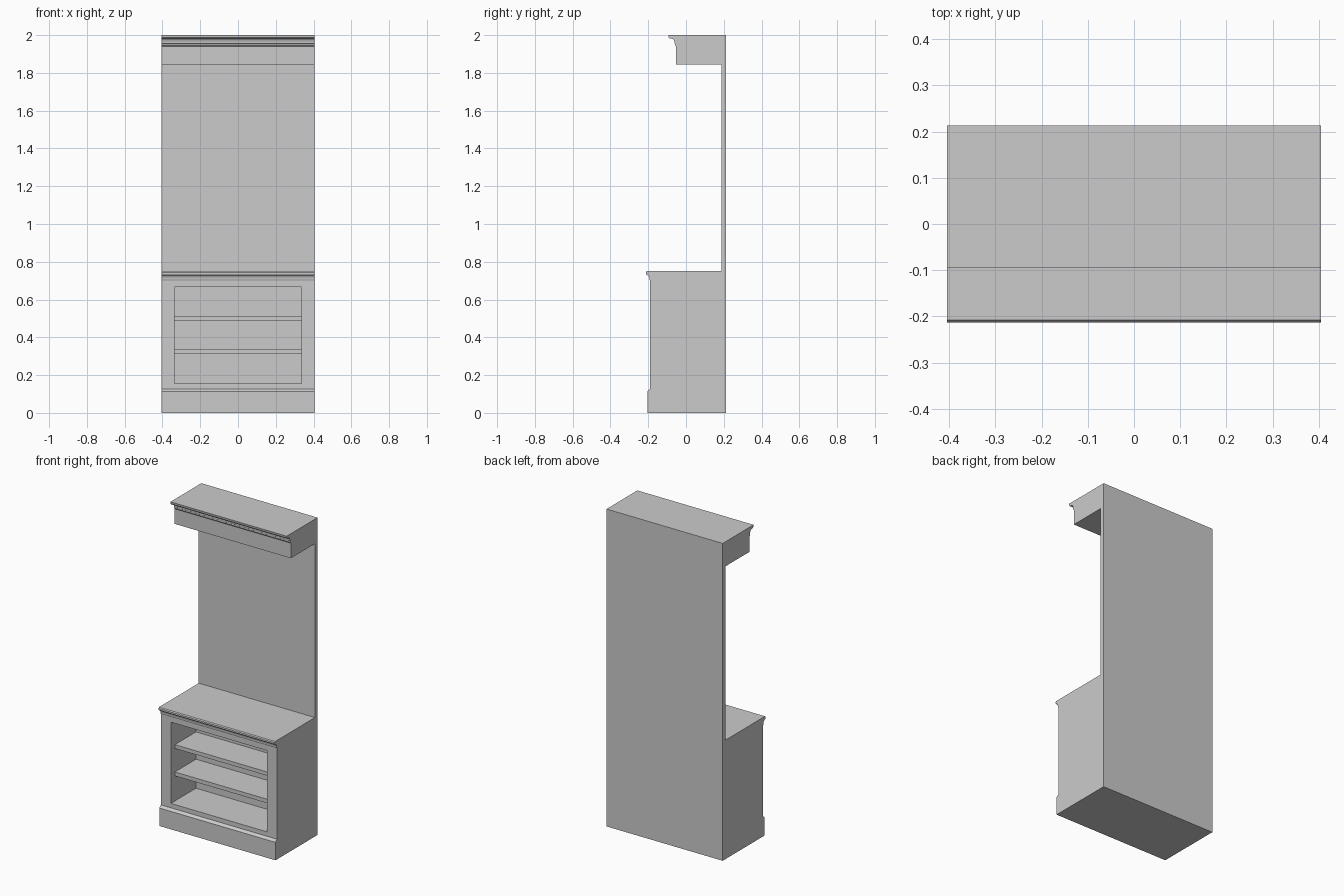
import bpy, bmesh, math

if "Cube" in bpy.data.objects:
    bpy.data.objects.remove(bpy.data.objects["Cube"])

HALF_W = 0.405
OPEN_W = 0.67            # niche opening width
FRONT, BACK = -0.19, 0.213
NICHE_BACK = 0.06


def extrude_profile(name, pts, half_w):
    """Extrude a (y, z) outline along x."""
    bm = bmesh.new()
    face = bm.faces.new([bm.verts.new((-half_w, y, z)) for y, z in pts])
    res = bmesh.ops.extrude_face_region(bm, geom=[face])
    verts = [g for g in res["geom"] if isinstance(g, bmesh.types.BMVert)]
    bmesh.ops.translate(bm, verts=verts, vec=(2 * half_w, 0, 0))
    bmesh.ops.recalc_face_normals(bm, faces=bm.faces)
    me = bpy.data.meshes.new(name)
    bm.to_mesh(me)
    bm.free()
    ob = bpy.data.objects.new(name, me)
    bpy.context.collection.objects.link(ob)
    return ob


def box(name, half_w, y0, y1, z0, z1):
    return extrude_profile(name, [(y0, z0), (y1, z0), (y1, z1), (y0, z1)], half_w)


def cove(y0, z0, y1, z1, n=4):
    """Concave quarter curve rising from (y0, z0) and flaring out to (y1, z1)."""
    return [(y0 + (y1 - y0) * (1 - math.cos(a)), z0 + (z1 - z0) * math.sin(a))
            for a in (math.pi / 2 * i / n for i in range(n + 1))]


# Side outline: plinth, cabinet front, counter moulding, back panel, crown
plinth = [(BACK, 0), (-0.205, 0), (-0.205, 0.113), (-0.202, 0.117), (FRONT, 0.127)]
counter = [(FRONT, 0.700)] + cove(-0.193, 0.706, -0.203, 0.727) + [
    (-0.203, 0.731), (-0.210, 0.731), (-0.213, 0.736), (-0.213, 0.744), (-0.208, 0.750)]
panel = [(0.187, 0.750), (0.187, 1.845)]
crown = [(-0.052, 1.845), (-0.052, 1.940), (-0.057, 1.946), (-0.057, 1.954)] + \
    cove(-0.060, 1.956, -0.074, 1.981) + [
    (-0.086, 1.981), (-0.092, 1.987), (-0.094, 2.0), (BACK, 2.0)]
carcass = extrude_profile("cabinet_carcass", plinth + counter + panel + crown, HALF_W)

# Open niche cut into the base cabinet
cutter = box("niche_cutter", OPEN_W / 2, -0.3, NICHE_BACK, 0.155, 0.667)
cutter.hide_render = True
mod = carcass.modifiers.new("niche", 'BOOLEAN')
mod.operation = 'DIFFERENCE'
mod.solver = 'EXACT'
mod.object = cutter
bpy.context.view_layer.objects.active = carcass
bpy.ops.object.modifier_apply(modifier=mod.name)
bpy.data.objects.remove(cutter, do_unlink=True)

# Two recessed shelves
for name, z0, z1 in (("lower_shelf", 0.313, 0.338), ("upper_shelf", 0.486, 0.510)):
    box(name, OPEN_W / 2, FRONT + 0.04, NICHE_BACK, z0, z1)
